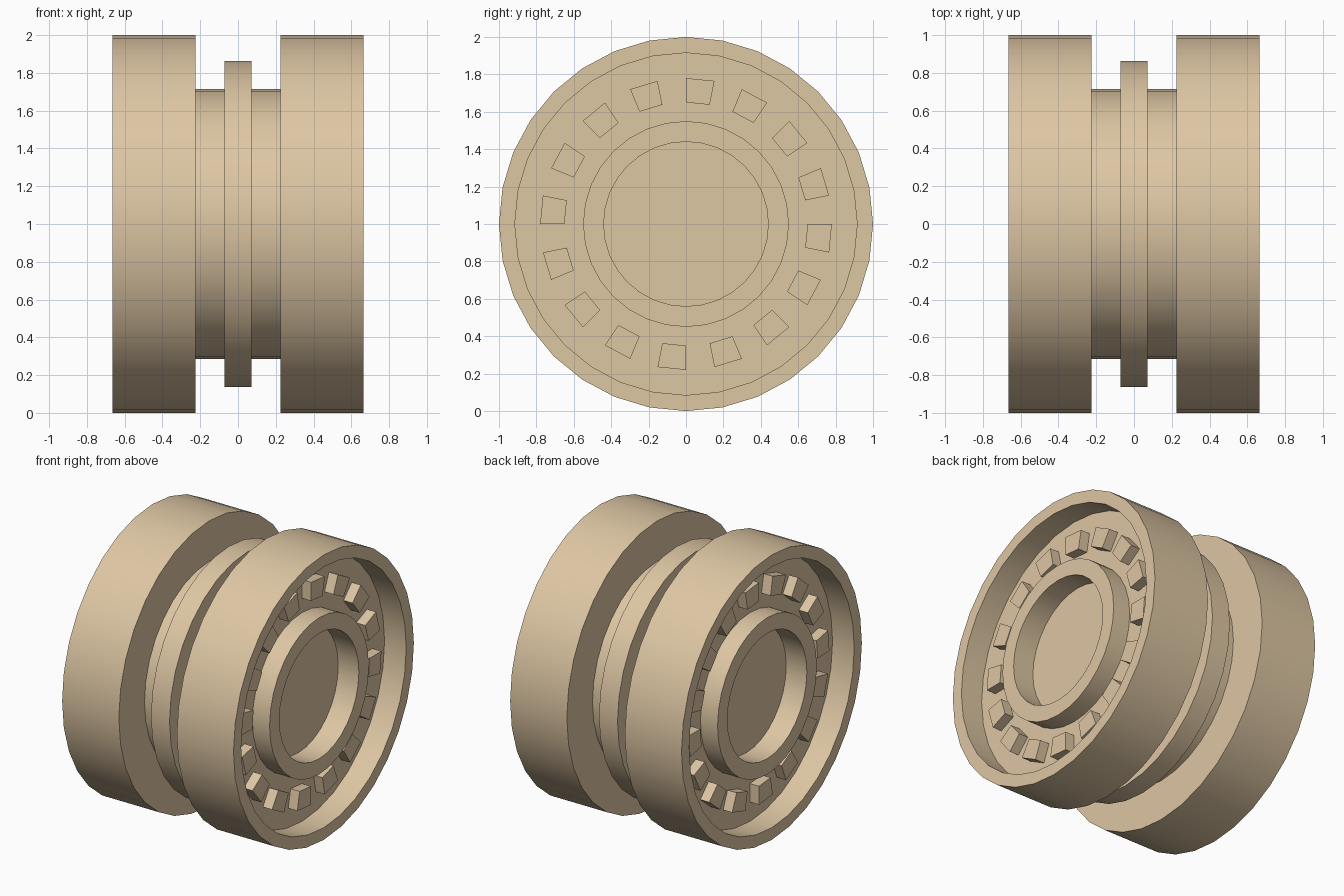
import bpy
import bmesh
import math

cube = bpy.data.objects.get("Cube")
if cube:
    bpy.data.objects.remove(cube, do_unlink=True)

SEGMENTS = 32
STEP = 2 * math.pi / SEGMENTS

# Single flat colour
tan = bpy.data.materials.new("tan")
tan.use_nodes = True
TAN = (0.73, 0.57, 0.37, 1.0)
tan.diffuse_color = TAN
tan.node_tree.nodes["Principled BSDF"].inputs["Base Color"].default_value = TAN


def ring_point(x, radius, step):
    """Point around the x axis at z = 1, counted from the top towards +y."""
    a = step * STEP
    return (x, radius * math.sin(a), 1 + radius * math.cos(a))


def finish(bm, name):
    """Smooth the curved faces, keep hard edges sharp and make the object."""
    bmesh.ops.recalc_face_normals(bm, faces=bm.faces)
    for face in bm.faces:
        face.smooth = True
    for edge in bm.edges:
        edge.smooth = edge.calc_face_angle(math.pi) < math.radians(30)
    mesh = bpy.data.meshes.new(name)
    bm.to_mesh(mesh)
    bm.free()
    mesh.materials.append(tan)
    obj = bpy.data.objects.new(name, mesh)
    bpy.context.collection.objects.link(obj)
    return obj


def lathe(name, profile, side=1):
    """Revolve (x, radius) pairs about the x axis and cap both ends."""
    bm = bmesh.new()
    rings = [[bm.verts.new(ring_point(side * x, r, i)) for i in range(SEGMENTS)]
             for x, r in profile]
    for a, b in zip(rings, rings[1:]):
        for i in range(SEGMENTS):
            j = (i + 1) % SEGMENTS
            bm.faces.new((a[i], a[j], b[j], b[i]))
    bm.faces.new(rings[0])
    bm.faces.new(rings[-1])
    return finish(bm, name)


def lugs(name, side, x0=0.48, x1=0.567, r0=0.65, r1=0.78):
    """Ring of wedge blocks on every other segment."""
    bm = bmesh.new()
    for i in range(0, SEGMENTS, 2):
        corners = [(r0, i), (r1, i), (r1, i + 1), (r0, i + 1)]
        a, b = [[bm.verts.new(ring_point(side * x, r, s)) for r, s in corners]
                for x in (x0, x1)]
        bm.faces.new(a)
        bm.faces.new(b)
        for k in range(4):
            m = (k + 1) % 4
            bm.faces.new((a[k], a[m], b[m], b[k]))
    return finish(bm, name)


# Axle drum with a raised central flange
lathe("axle", [(-0.3, 0.715), (-0.072, 0.715), (-0.072, 0.862),
               (0.072, 0.862), (0.072, 0.715), (0.3, 0.715)])

# Wheel section: inner face, tread, rim, recessed floor, hub ring, hub floor
wheel = [(0.225, 1.0), (0.665, 1.0), (0.665, 0.915), (0.497, 0.915),
         (0.497, 0.55), (0.63, 0.55), (0.63, 0.44), (0.47, 0.44)]

for label, side in (("left", 1), ("right", -1)):
    lathe(label + "_wheel", wheel, side)
    lugs(label + "_lugs", side)
